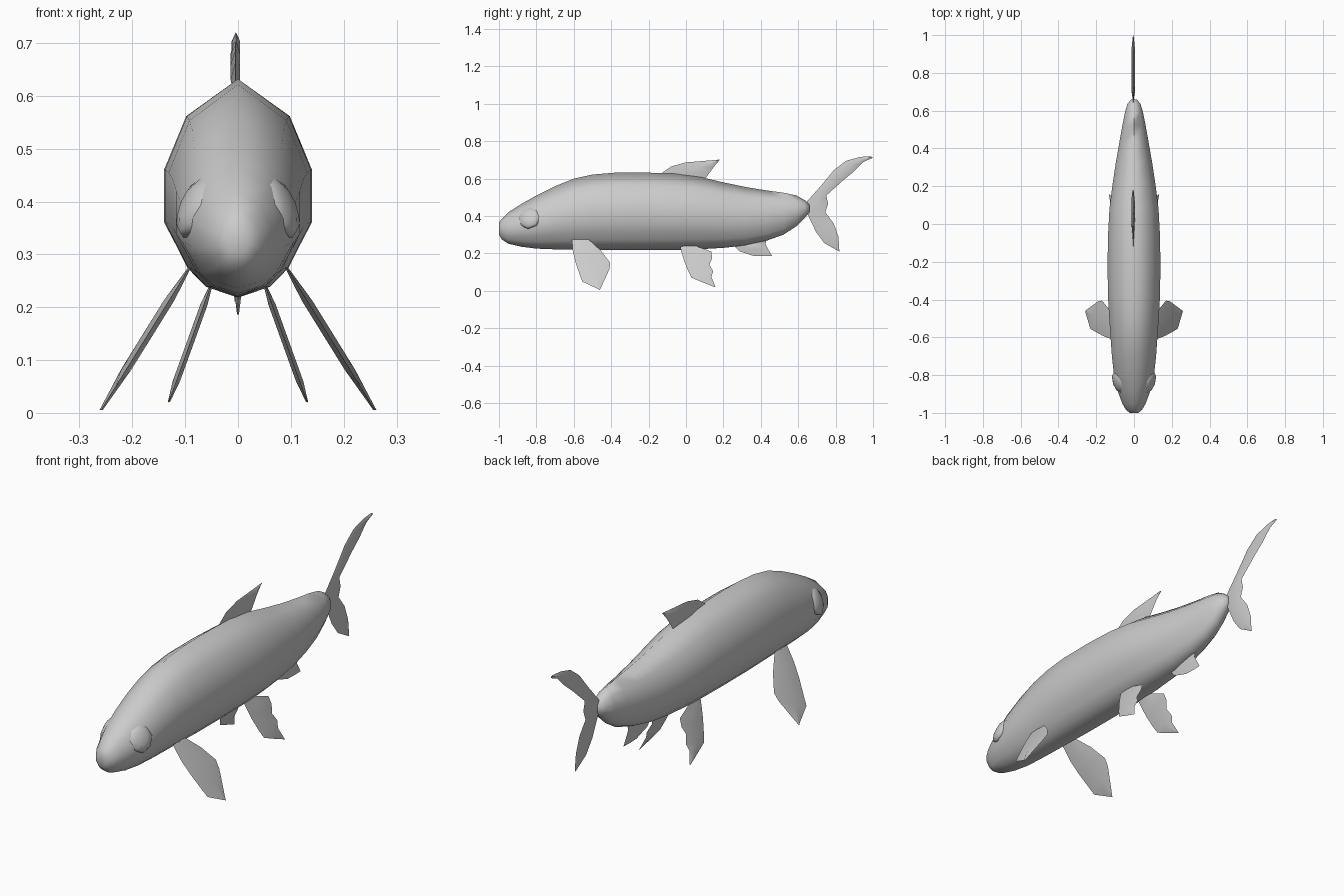
import bpy, bmesh
from mathutils import Vector

if "Cube" in bpy.data.objects:
    bpy.data.objects.remove(bpy.data.objects["Cube"])

grey = bpy.data.materials.new("pale_grey")
grey.use_nodes = True
COLOUR = (0.6, 0.6, 0.6, 1)
grey.diffuse_color = COLOUR
grey.node_tree.nodes["Principled BSDF"].inputs["Base Color"].default_value = COLOUR


def finish(name, bm, angle):
    """Turn a bmesh into a named, shaded object."""
    bmesh.ops.remove_doubles(bm, verts=bm.verts, dist=0.0005)
    bmesh.ops.recalc_face_normals(bm, faces=bm.faces)
    mesh = bpy.data.meshes.new(name)
    bm.to_mesh(mesh)
    bm.free()
    mesh.materials.append(grey)
    obj = bpy.data.objects.new(name, mesh)
    bpy.context.collection.objects.link(obj)
    bpy.ops.object.select_all(action='DESELECT')
    obj.select_set(True)
    bpy.context.view_layer.objects.active = obj
    bpy.ops.object.shade_smooth_by_angle(angle=angle)
    return obj


def skin(bm, rings, closed):
    """Join neighbouring rows of vertices with quads."""
    n = len(rings[0])
    for a, b in zip(rings, rings[1:]):
        for i in range(n if closed else n - 1):
            j = (i + 1) % n
            bm.faces.new((a[i], a[j], b[j], b[i]))


# Body: one half cross-section, scaled along the length
half = [(0, 1), (.7, .66), (1, .17), (1, -.31), (.83, -.53), (.68, -.73), (.43, -.9), (0, -1)]
section = half + [(-x, z) for x, z in half[-2:0:-1]]
# y, bottom, top, half width
stations = [
    (-1, .30, .365, .022), (-.985, .275, .385, .042), (-.95, .252, .42, .062),
    (-.88, .236, .465, .088), (-.8, .226, .51, .106), (-.7, .222, .56, .117),
    (-.6, .22, .6, .124), (-.5, .219, .622, .131), (-.38, .218, .632, .138),
    (-.2, .218, .632, .14), (-.05, .219, .626, .137), (.08, .223, .608, .13),
    (.2, .23, .58, .115), (.32, .243, .555, .097), (.43, .268, .537, .078),
    (.52, .3, .525, .062), (.59, .345, .51, .048), (.635, .39, .485, .035),
    (.66, .42, .46, .014),
]
bm = bmesh.new()
rings = []
for y, low, high, width in stations:
    mid, tall = (low + high) / 2, (high - low) / 2
    rings.append([bm.verts.new((x * width, y, mid + z * tall)) for x, z in section])
skin(bm, rings, True)
for end in (rings[0], rings[-1]):
    bm.faces.new(end)
finish("body", bm, 1.4)


def fin(name, lead, trail, thick, base=0, slope=0, top=0, side=1):
    """Thin lens-shaped fin between a leading and a trailing edge of (y, z) points."""
    bm = bmesh.new()
    rows = []
    for k, (a, b) in enumerate(zip(lead, trail)):
        def place(p, push):
            return bm.verts.new((side * (base + (top - p[1]) * slope + push), p[0], p[1]))
        mid = ((a[0] + b[0]) / 2, (a[1] + b[1]) / 2)
        t = thick if 0 < k < len(lead) - 1 else thick * .3
        rows.append([place(a, 0), place(mid, t), place(b, 0), place(mid, -t)])
    skin(bm, rows, True)
    return finish(name, bm, .7)


# Fins on the centre line
fin("dorsal_fin",
    [(-.15, .615), (-.08, .665), (0, .687), (.1, .695), (.18, .702)],
    [(.02, .59), (.1, .595), (.125, .63), (.15, .665), (.18, .699)], .009, -.005)
fin("tail_fin",
    [(.82, .21), (.74, .255), (.695, .315), (.645, .42), (.64, .47), (.72, .56),
     (.79, .645), (.855, .695), (.93, .716), (.985, .72)],
    [(.82, .212), (.815, .29), (.79, .36), (.745, .42), (.76, .465), (.75, .51),
     (.845, .595), (.9, .64), (.95, .69), (1, .712)], .008, -.004)
fin("anal_fin",
    [(.43, .29), (.36, .265), (.25, .25), (.285, .212), (.365, .186)],
    [(.43, .285), (.43, .27), (.425, .25), (.435, .23), (.46, .186)], .006)

# Paired fins and eyes
for side, label in ((1, "left"), (-1, "right")):
    fin(label + "_pectoral_fin",
        [(-.61, .275), (-.605, .21), (-.59, .15), (-.555, .05), (-.46, .005)],
        [(-.52, .275), (-.455, .215), (-.405, .15), (-.41, .115), (-.46, .006)],
        .01, .095, .62, .27, side)
    fin(label + "_pelvic_fin",
        [(-.035, .25), (-.022, .2), (-.01, .16), (.01, .11), (.03, .07), (.09, .045), (.155, .02)],
        [(.04, .245), (.135, .21), (.14, .175), (.125, .14), (.145, .105), (.135, .075), (.157, .022)],
        .007, .05, .36, .245, side)
    # Eye: flattened eight-sided dome facing out, up and slightly forward
    bm = bmesh.new()
    bmesh.ops.create_uvsphere(bm, u_segments=8, v_segments=6, radius=.064)
    facing = Vector((side * .88, -.3, .4)).normalized()
    turn = facing.to_track_quat('Z', 'Y')
    for v in bm.verts:
        v.co = turn @ Vector((v.co.x, v.co.y, v.co.z * .4)) + Vector((side * .079, -.836, .39))
    finish(label + "_eye", bm, 1.4)
